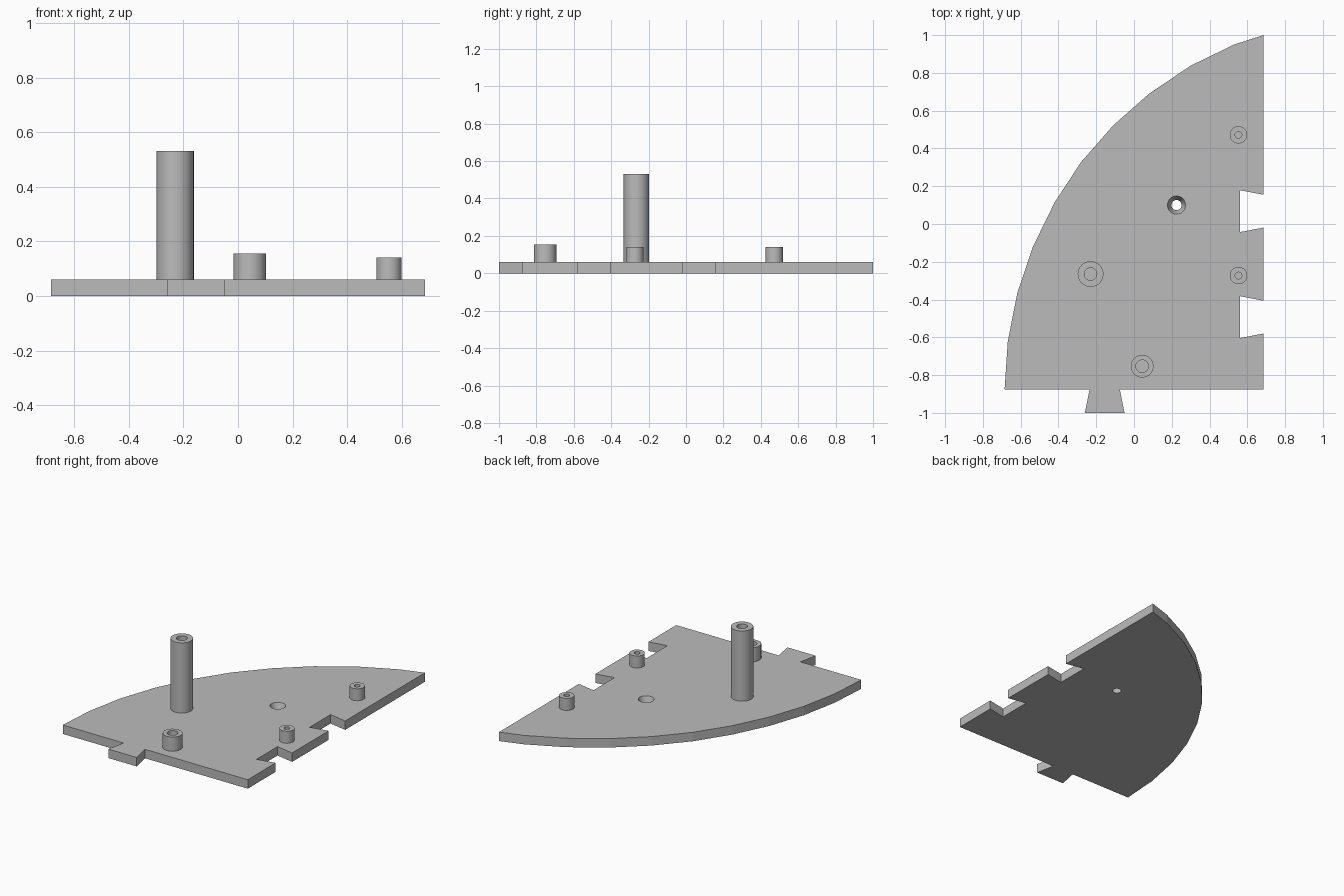
import bpy, bmesh, math

cube = bpy.data.objects.get("Cube")
if cube:
    bpy.data.objects.remove(cube, do_unlink=True)

T = 0.06  # plate thickness

grey = bpy.data.materials.new("plain grey")
grey.use_nodes = True
grey.diffuse_color = (0.5, 0.5, 0.5, 1)
grey.node_tree.nodes["Principled BSDF"].inputs["Base Color"].default_value = (0.5, 0.5, 0.5, 1)


def add_object(name, bm):
    bmesh.ops.recalc_face_normals(bm, faces=bm.faces[:])
    mesh = bpy.data.meshes.new(name)
    bm.to_mesh(mesh)
    bm.free()
    mesh.materials.append(grey)
    obj = bpy.data.objects.new(name, mesh)
    bpy.context.collection.objects.link(obj)
    return obj


def smooth(obj):
    bpy.ops.object.select_all(action='DESELECT')
    obj.select_set(True)
    bpy.context.view_layer.objects.active = obj
    bpy.ops.object.shade_smooth_by_angle(angle=math.radians(30))


def standoff(name, x, y, top, outer, bore, steps=40):
    """Tube seated in the plate, with a bore that stops at the plate top."""
    bm = bmesh.new()
    profile = [(outer, T - 0.01), (outer, top), (bore, top), (bore, T - 0.01)]
    rings = []
    for r, z in profile:
        angles = [2 * math.pi * i / steps for i in range(steps)]
        rings.append([bm.verts.new((r * math.cos(a), r * math.sin(a), z)) for a in angles])
    for k in range(4):
        a, b = rings[k], rings[(k + 1) % 4]
        for i in range(steps):
            j = (i + 1) % steps
            bm.faces.new((a[i], a[j], b[j], b[i]))
    obj = add_object(name, bm)
    obj.location = (x, y, 0)
    smooth(obj)


# Plate outline: faceted curved edge, dovetail tab, straight edge with two notches
curve = [(0.685, 1.0), (0.53, 0.95), (0.30, 0.838), (0.08, 0.69), (-0.11, 0.522),
         (-0.28, 0.328), (-0.42, 0.115), (-0.535, -0.12), (-0.618, -0.366),
         (-0.668, -0.62), (-0.685, -0.875)]
tab = [(-0.235, -0.875), (-0.26, -1.0), (-0.05, -1.0), (-0.075, -0.875)]
outline = curve + tab + [(0.685, -0.875)]
for mid in (-0.493, 0.068):
    outline += [(0.685, mid - 0.087), (0.56, mid - 0.111),
                (0.56, mid + 0.111), (0.685, mid + 0.087)]

bm = bmesh.new()
base = bm.faces.new([bm.verts.new((x, y, 0)) for x, y in outline])
lifted = bmesh.ops.extrude_face_region(bm, geom=[base], use_keep_orig=True)
for v in lifted["geom"]:
    if isinstance(v, bmesh.types.BMVert):
        v.co.z = T
plate = add_object("base_plate", bm)

# Countersunk hole through the plate
bm = bmesh.new()
slope = (0.048 - 0.027) / T
bmesh.ops.create_cone(bm, cap_ends=True, segments=40, depth=T + 0.02,
                      radius1=0.027 - slope * 0.01, radius2=0.048 + slope * 0.01)
cutter = add_object("hole_cutter", bm)
cutter.location = (0.225, 0.1, T / 2)
cutter.hide_render = True
bpy.context.view_layer.update()
cut = plate.modifiers.new("countersunk_hole", 'BOOLEAN')
cut.operation = 'DIFFERENCE'
cut.solver = 'EXACT'
cut.object = cutter
bpy.ops.object.select_all(action='DESELECT')
plate.select_set(True)
bpy.context.view_layer.objects.active = plate
bpy.ops.object.modifier_apply(modifier=cut.name)
bpy.data.objects.remove(cutter, do_unlink=True)

# Smooth only the round wall of the hole; the plate edge stays faceted
for f in plate.data.polygons:
    c = f.center
    f.use_smooth = abs(f.normal.z) < 0.9 and math.hypot(c.x - 0.225, c.y - 0.1) < 0.06
for e in plate.data.edges:
    ends = [plate.data.vertices[i].co for i in e.vertices]
    e.use_edge_sharp = abs(ends[0].z - ends[1].z) < 0.001

# Standoffs
standoff("tall_post", -0.23, -0.265, 0.53, 0.068, 0.033)
standoff("front_standoff", 0.043, -0.753, 0.155, 0.06, 0.033)
standoff("side_standoff_front", 0.553, -0.273, 0.14, 0.046, 0.018)
standoff("side_standoff_back", 0.553, 0.472, 0.14, 0.046, 0.018)
